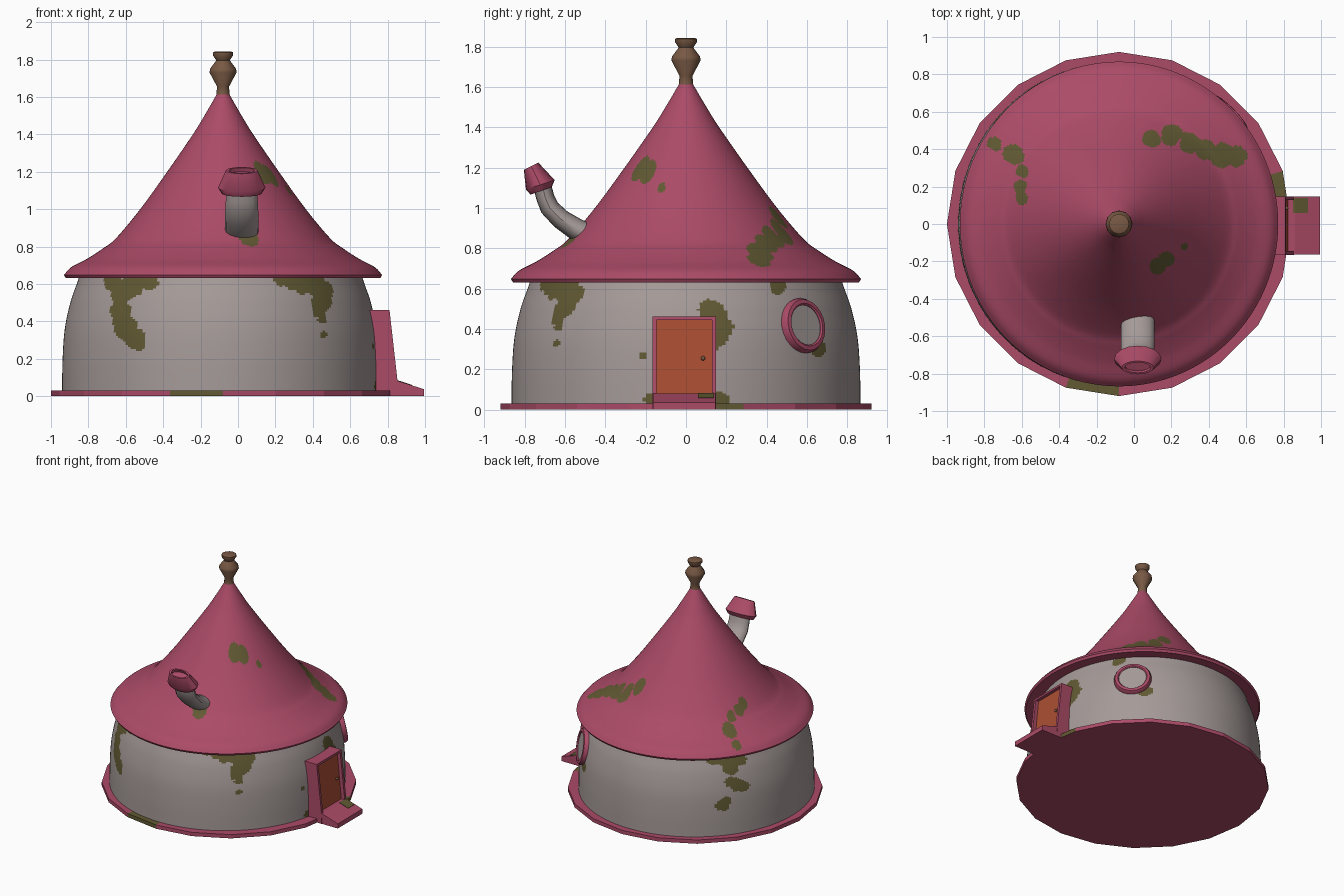
import bpy, bmesh, math
from mathutils import Vector, Matrix

if "Cube" in bpy.data.objects:
    bpy.data.objects.remove(bpy.data.objects["Cube"])

CX = -0.08  # axis of the house


def mat(name, r, g, b):
    m = bpy.data.materials.new(name)
    m.diffuse_color = (r, g, b, 1)
    m.use_nodes = True
    m.node_tree.nodes["Principled BSDF"].inputs["Base Color"].default_value = m.diffuse_color
    return m


PINK = mat("rose_pink", 0.41, 0.070, 0.137)
GREY = mat("plaster_grey", 0.375, 0.325, 0.315)
MOSS = mat("moss_green", 0.120, 0.100, 0.033)
BROWN = mat("wood_brown", 0.19, 0.10, 0.058)
DOOR = mat("door_orange", 0.41, 0.077, 0.033)


def finish(name, bm, mats, smooth=None, recalc=True):
    if recalc:
        bmesh.ops.recalc_face_normals(bm, faces=bm.faces[:])
    me = bpy.data.meshes.new(name)
    bm.to_mesh(me)
    bm.free()
    ob = bpy.data.objects.new(name, me)
    bpy.context.collection.objects.link(ob)
    for m in mats:
        me.materials.append(m)
    if smooth:
        bpy.ops.object.select_all(action='DESELECT')
        ob.select_set(True)
        bpy.context.view_layer.objects.active = ob
        bpy.ops.object.shade_smooth_by_angle(angle=math.radians(smooth))
    return ob


def loft(bm, rings, closed=False):
    """Skin a list of equal-length point rings."""
    vs = [[bm.verts.new(p) for p in ring] for ring in rings]
    n = len(vs[0])
    pairs = list(zip(vs, vs[1:])) + ([(vs[-1], vs[0])] if closed else [])
    for a, b in pairs:
        for i in range(n):
            j = (i + 1) % n
            bm.faces.new((a[i], a[j], b[j], b[i]))
    return vs


def lathe(profile, n, cx=CX, sx=1.0, sy=1.0, closed=False):
    bm = bmesh.new()
    loft(bm, [[(cx + r * sx * math.cos(2 * math.pi * i / n),
                r * sy * math.sin(2 * math.pi * i / n), z) for i in range(n)]
              for r, z in profile], closed)
    return bm


def curve(pts, step=0.01):
    """Catmull-Rom resampling of a profile."""
    p = [Vector(q) for q in pts]
    p = [2 * p[0] - p[1]] + p + [2 * p[-1] - p[-2]]
    out = []
    for a, b, c, d in zip(p, p[1:], p[2:], p[3:]):
        k = max(1, round((c - b).length / step))
        for i in range(k):
            t = i / k
            out.append(0.5 * (2 * b + (c - a) * t + (2 * a - 5 * b + 4 * c - d) * t * t
                              + (3 * b - a - 3 * c + d) * t ** 3))
    return out + [p[-2]]


def paint(bm, spots):
    """Moss: faces inside round spots given in a view (F, R, L or T)."""
    for f in bm.faces:
        x, y, z = f.calc_center_median()
        seen = {'F': (x, z, y < 0), 'R': (y, z, x > CX), 'L': (y, z, x < CX), 'T': (x, y, z > 0.66)}
        wob = 1 + 0.1 * math.sin(31 * x + 23 * z) + 0.08 * math.sin(41 * y - 37 * z)
        for view, blobs in spots.items():
            u, v, ok = seen[view]
            if ok and any(math.hypot(u - a, v - b) < r * wob for a, b, r in blobs):
                f.material_index = 1


# Base plate, 20 flat sides, two mossy sectors
bm = lathe([(0.92, 0), (0.92, 0.03), (0.82, 0.03)], 20)
bmesh.ops.holes_fill(bm, edges=[e for e in bm.edges if e.is_boundary])
for f in bm.faces:
    c = f.calc_center_median()
    if len(f.verts) == 4 and any(abs(math.degrees(math.atan2(c.y, c.x - CX)) - a) < 5 for a in (9, -99)):
        f.material_index = 1
finish("base_plate", bm, [PINK, MOSS])

# Bulging wall
bm = lathe(curve([(0.865, 0.02), (0.862, 0.2), (0.85, 0.36), (0.82, 0.5), (0.785, 0.6), (0.765, 0.66)]),
           300, -0.093, 0.98, 1.0)
paint(bm, {
    'F': [(-.67, .61, .05), (-.56, .60, .06), (-.47, .61, .045), (-.62, .55, .06), (-.62, .45, .06),
          (-.60, .37, .07), (-.55, .31, .06), (-.53, .27, .03), (.23, .63, .04), (.29, .61, .04), (.35, .59, .05),
          (.42, .59, .06), (.46, .57, .05), (.44, .51, .055), (.43, .46, .04), (.45, .41, .025), (.46, .33, .018)],
    'R': [(.46, .61, .045), (.12, .49, .055), (.15, .44, .06), (.19, .41, .045), (.15, .37, .06), (.12, .32, .04),
          (-.21, .27, .018), (-.18, .05, .03), (.17, .05, .045), (.66, .3, .035)],
    'L': [(.55, .61, .045), (.42, .60, .06), (.48, .59, .06), (.48, .54, .05), (.47, .41, .05), (.50, .43, .04),
          (.43, .39, .04), (.57, .27, .04), (.55, .30, .035)]})
finish("wall", bm, [GREY, MOSS], 40)

# Conical roof with flared eave and closed underside
prof = [(0.72, 0.645), (0.845, 0.631)] + curve([
    (0.855, 0.648), (0.815, 0.69), (0.73, 0.735), (0.645, 0.79), (0.575, 0.845), (0.445, 1.0),
    (0.30, 1.2), (0.162, 1.4), (0.1, 1.5), (0.042, 1.6), (0.02, 1.64)])
bm = lathe(prof, 300, CX, 0.995, 1.015)
paint(bm, {
    'T': [(.09, .46, .05), (.2, .48, .055), (.3, .43, .055), (.38, .40, .055), (.47, .37, .06), (.55, .36, .055),
          (-.75, .43, .04), (-.64, .37, .055), (-.60, .28, .035), (-.61, .20, .035), (-.60, .14, .035),
          (.13, -.23, .045), (.17, -.19, .04), (.27, -.12, .018), (.06, -.56, .05)]})
finish("roof", bm, [PINK, MOSS], 40)

# Turned finial
bm = lathe([(0.04, 1.58), (0.035, 1.62), (0.032, 1.655), (0.072, 1.73), (0.07, 1.75), (0.036, 1.795),
            (0.054, 1.822), (0.054, 1.838), (0.044, 1.842)], 12)
bmesh.ops.holes_fill(bm, edges=bm.edges[:])
finish("finial", bm, [BROWN], 35)


# Bent chimney: squashed rings along a path
def bent(name, rings, m, cap=False):
    bm = bmesh.new()
    pts = []
    for y, z, tilt, rx, ry in rings:
        t = math.radians(tilt)
        pts.append([(0.02 + rx * math.cos(a), y + ry * math.sin(a) * math.cos(t),
                     z + ry * math.sin(a) * math.sin(t))
                    for a in (2 * math.pi * i / 16 for i in range(16))])
    vs = loft(bm, pts)
    if cap:
        bm.faces.new(vs[-1])
    finish(name, bm, [m], 35)


bent("chimney_stem", [(-.45, .85, 58, .09, .06), (-.545, .895, 58, .09, .055), (-.62, .945, 48, .09, .05),
                      (-.675, 1.0, 30, .088, .048), (-.697, 1.05, 18, .085, .045), (-.71, 1.10, 16, .085, .045)], GREY)
bent("chimney_cap", [(-.712, 1.095, 20, .08, .04), (-.718, 1.085, 20, .108, .056), (-.722, 1.115, 18, .127, .075),
                     (-.768, 1.207, 27, .085, .04), (-.768, 1.207, 27, .07, .031),
                     (-.758, 1.187, 27, .068, .03)], PINK, True)


# Doorway: side profiles in x-z extruded along y
def prism(name, pts, y0, y1, m):
    bm = bmesh.new()
    a, b = loft(bm, [[(x, y, z) for x, z in pts] for y in (y0, y1)])
    bm.faces.new(a)
    bm.faces.new(b)
    finish(name, bm, [m])


for side, y in (("left", -0.165), ("right", 0.128)):
    prism("door_jamb_" + side, [(.68, 0), (.855, 0), (.852, .09), (.81, .462), (.68, .462)], y, y + 0.02, PINK)
prism("door_lintel", [(.68, .445), (.812, .445), (.81, .462), (.68, .462)], -0.145, 0.128, PINK)
prism("door_panel", [(.70, .05), (.825, .05), (.786, .445), (.70, .445)], -0.145, 0.128, DOOR)
prism("door_step", [(.70, 0), (.995, 0), (.995, .037), (.86, .08), (.70, .08)], -0.163, 0.147, PINK)
prism("step_moss", [(.85, .08), (.86, .08), (.93, .0577), (.93, .0607), (.86, .083), (.85, .083)], 0.06, 0.14, MOSS)
bm = bmesh.new()
bmesh.ops.create_uvsphere(bm, u_segments=10, v_segments=6, radius=0.011,
                          matrix=Matrix.Translation((0.815, 0.085, 0.255)))
finish("door_knob", bm, [BROWN], 60)

# Round window facing outward along the wall
a = math.radians(44.6)
n = Vector((math.cos(a), math.sin(a), 0.19)).normalized()
place = Matrix.Translation((-0.09 + 0.802 * math.cos(a), 0.802 * math.sin(a), 0.412)) @ n.to_track_quat('Z', 'Y').to_matrix().to_4x4()
bm = lathe([(0.138, -0.06), (0.138, 0.03), (0.128, 0.05), (0.108, 0.053), (0.101, 0.045), (0.10, -0.06)], 24, 0, closed=True)
bm.transform(place)
finish("window_frame", bm, [PINK], 35)
bm = bmesh.new()
bmesh.ops.create_circle(bm, cap_ends=True, segments=24, radius=0.104, matrix=place @ Matrix.Translation((0, 0, 0.042)))
finish("window_pane", bm, [GREY], recalc=False)
